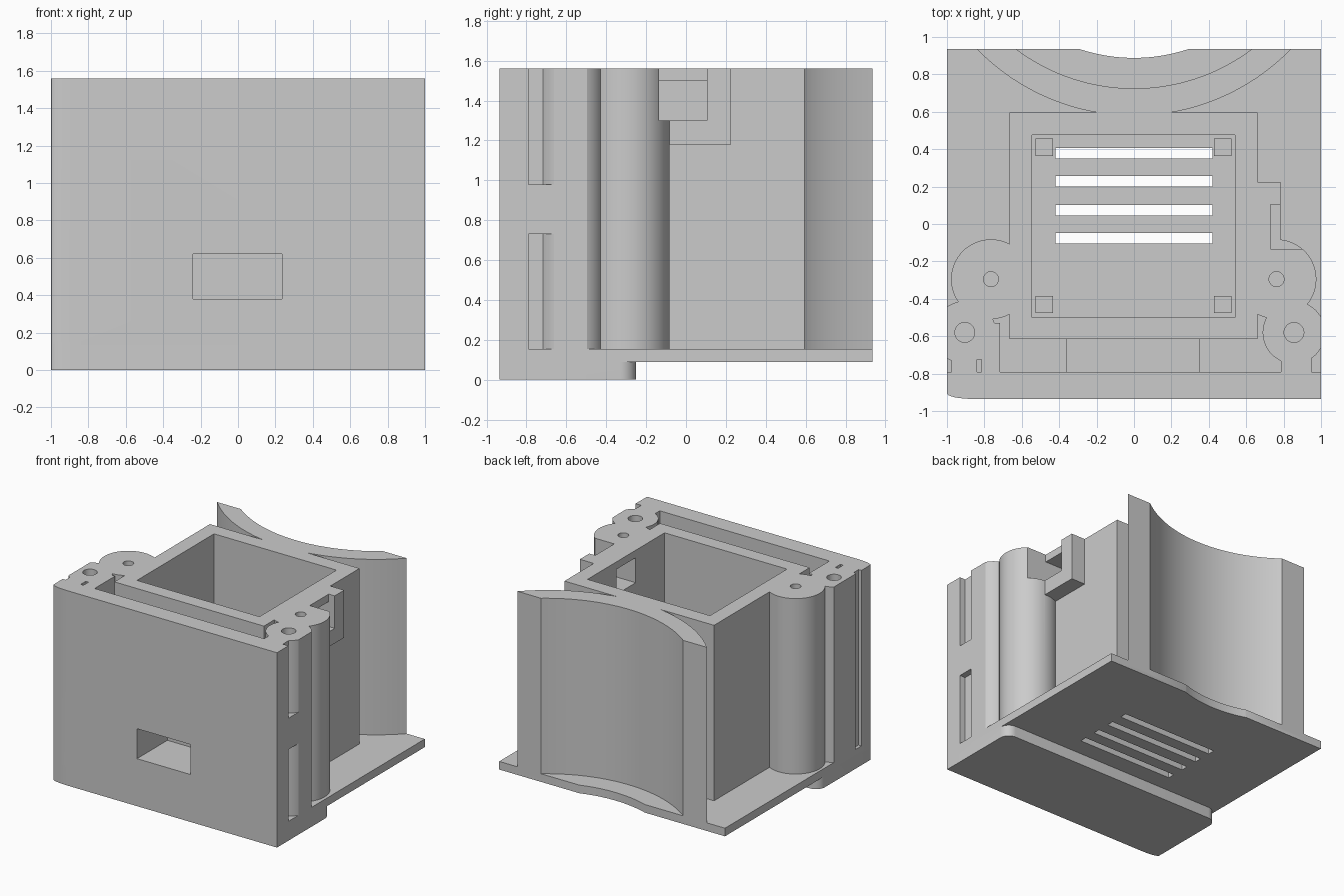
import bpy, bmesh
from math import asin, sin, cos, pi

default = bpy.data.objects.get("Cube")
if default:
    bpy.data.objects.remove(default, do_unlink=True)

TOP, FLOOR, BACK, FRONT = 1.56, 0.155, 0.935, -0.935

grey = bpy.data.materials.new("light_grey")
grey.use_nodes = True
grey.diffuse_color = (0.6, 0.6, 0.6, 1)
grey.node_tree.nodes["Principled BSDF"].inputs["Base Color"].default_value = (0.6, 0.6, 0.6, 1)


def prism(name, points, z0, z1):
    """Upright solid from a plan outline."""
    bm = bmesh.new()
    base = bm.faces.new([bm.verts.new((x, y, z0)) for x, y in points])
    lifted = bmesh.ops.extrude_face_region(bm, geom=[base])["geom"]
    bmesh.ops.translate(bm, vec=(0, 0, z1 - z0),
                        verts=[v for v in lifted if isinstance(v, bmesh.types.BMVert)])
    bmesh.ops.recalc_face_normals(bm, faces=bm.faces)
    mesh = bpy.data.meshes.new(name)
    bm.to_mesh(mesh)
    bm.free()
    mesh.materials.append(grey)
    obj = bpy.data.objects.new(name, mesh)
    bpy.context.collection.objects.link(obj)
    return obj


def block(name, x0, x1, y0, y1, z0, z1):
    return prism(name, [(x0, y0), (x1, y0), (x1, y1), (x0, y1)], z0, z1)


def column(name, x, y, r, z0, z1, n=64):
    """Round column, trimmed flat at the sides of the body."""
    ring = [(x + r * cos(2 * pi * i / n), y + r * sin(2 * pi * i / n)) for i in range(n)]
    edge = [p for p in ring if abs(p[0]) <= 1]
    if len(edge) < n:
        s = 1 if x > 0 else -1
        dy = (r * r - (1 - abs(x)) ** 2) ** 0.5
        # put the two trim corners back in ring order
        first = next(i for i, p in enumerate(ring) if abs(p[0]) <= 1 and abs(ring[i - 1][0]) > 1)
        ring = ring[first:] + ring[:first]
        edge = [p for p in ring if abs(p[0]) <= 1] + [(s, y - s * dy), (s, y + s * dy)]
    return prism(name, edge, z0, z1)


def scoop(w, r, n=48):
    """Arc dipping forward from the back edge, from -w to w."""
    a = asin(w / r)
    cy = BACK + r * cos(a)
    arc = [(r * sin(t), cy - r * cos(t)) for t in (a * (2 * i / n - 1) for i in range(n + 1))]
    arc[0], arc[-1] = (-w, BACK), (w, BACK)
    return arc


def combine(target, tool, operation):
    mod = target.modifiers.new("join", 'BOOLEAN')
    mod.operation, mod.object, mod.solver = operation, tool, 'EXACT'
    bpy.context.view_layer.objects.active = target
    bpy.ops.object.modifier_apply(modifier=mod.name)
    bpy.data.objects.remove(tool, do_unlink=True)


# Front corner rounding on the -x side
corner = [(-0.86 - 0.14 * sin(t), FRONT + 0.03 * (1 - cos(t)))
          for t in (pi / 2 * (1 - i / 8) for i in range(9))]

# Base plate with scooped back edge
housing = prism("housing", corner + [(1, FRONT), (1, BACK)] + scoop(0.29, 0.92)[::-1]
                + [(-1, BACK)], 0.09, FLOOR)

# Thick front foot with rounded rear corners
R = 0.08
rear = [(s * (1 - R + R * cos(t)), -0.25 - R + R * sin(t))
        for s, order in ((1, range(9)), (-1, range(8, -1, -1)))
        for t in (pi / 2 * i / 8 for i in order)]
solids = [prism("foot", corner + [(1, FRONT)] + rear, 0, 0.12)]

# Walls
LOW = 0.12
solids += [
    prism("front_wall", corner + [(1, FRONT), (1, -0.79), (-1, -0.79)], LOW, TOP),
    block("main_box", -0.665, 0.66, -0.615, 0.595, LOW, TOP),
    prism("curved_back_wall", scoop(0.84, 1.17) + scoop(0.63, 1.05)[::-1], LOW, TOP),
    block("window_duct", -0.36, 0.35, -0.82, -0.6, LOW, 0.74),
    block("side_bracket", 0.6, 0.783, -0.2, 0.225, 1.18, TOP),
    block("right_fill", 0.785, 0.95, -0.82, -0.68, LOW, TOP),
    block("left_fill", -0.975, -0.717, -0.82, -0.53, LOW, TOP),
    block("side_bridge", 0.9, 1, -0.82, -0.62, 0.73, 0.98),
]

# Screw columns on both sides
SCREWS = [(-0.765, -0.295, 0.213, 0.04), (0.762, -0.295, 0.213, 0.04),
          (-0.905, -0.58, 0.167, 0.053), (0.855, -0.58, 0.167, 0.053)]
solids += [column("screw_column", x, y, r, LOW, TOP) for x, y, r, _ in SCREWS]
for part in solids:
    combine(housing, part, 'UNION')

# Cavity, window, side socket, slit and screw holes
cuts = [
    block("cavity", -0.545, 0.54, -0.5, 0.475, FLOOR, 1.7),
    block("window", -0.24, 0.235, -1.1, -0.55, 0.38, 0.62),
    block("socket", 0.73, 1.1, -0.135, 0.105, 1.3, 1.7),
    block("socket_hole", 0.5, 0.76, -0.135, 0.105, 1.3, 1.5),
    block("slit", -0.84, -0.815, -0.79, -0.725, FLOOR, 1.7),
]
cuts += [column("screw_hole", x, y, h, 0.5, 1.7, 32) for x, y, _, h in SCREWS]
# Vent slots through the floor
cuts += [block("vent", -0.42, 0.42, y - 0.028, y + 0.028, -0.1, 0.3)
         for y in (0.378, 0.228, 0.074, -0.077)]
for part in cuts:
    part.hide_render = True
    combine(housing, part, 'DIFFERENCE')

bpy.ops.object.select_all(action='DESELECT')
housing.select_set(True)
bpy.context.view_layer.objects.active = housing
bpy.ops.object.shade_smooth_by_angle(angle=0.5)

# Corner pegs on the cavity floor
for x in (-0.48, 0.475):
    for y in (-0.43, 0.41):
        block("corner_peg", x - 0.046, x + 0.046, y - 0.046, y + 0.046, FLOOR - 0.02, 0.22)
